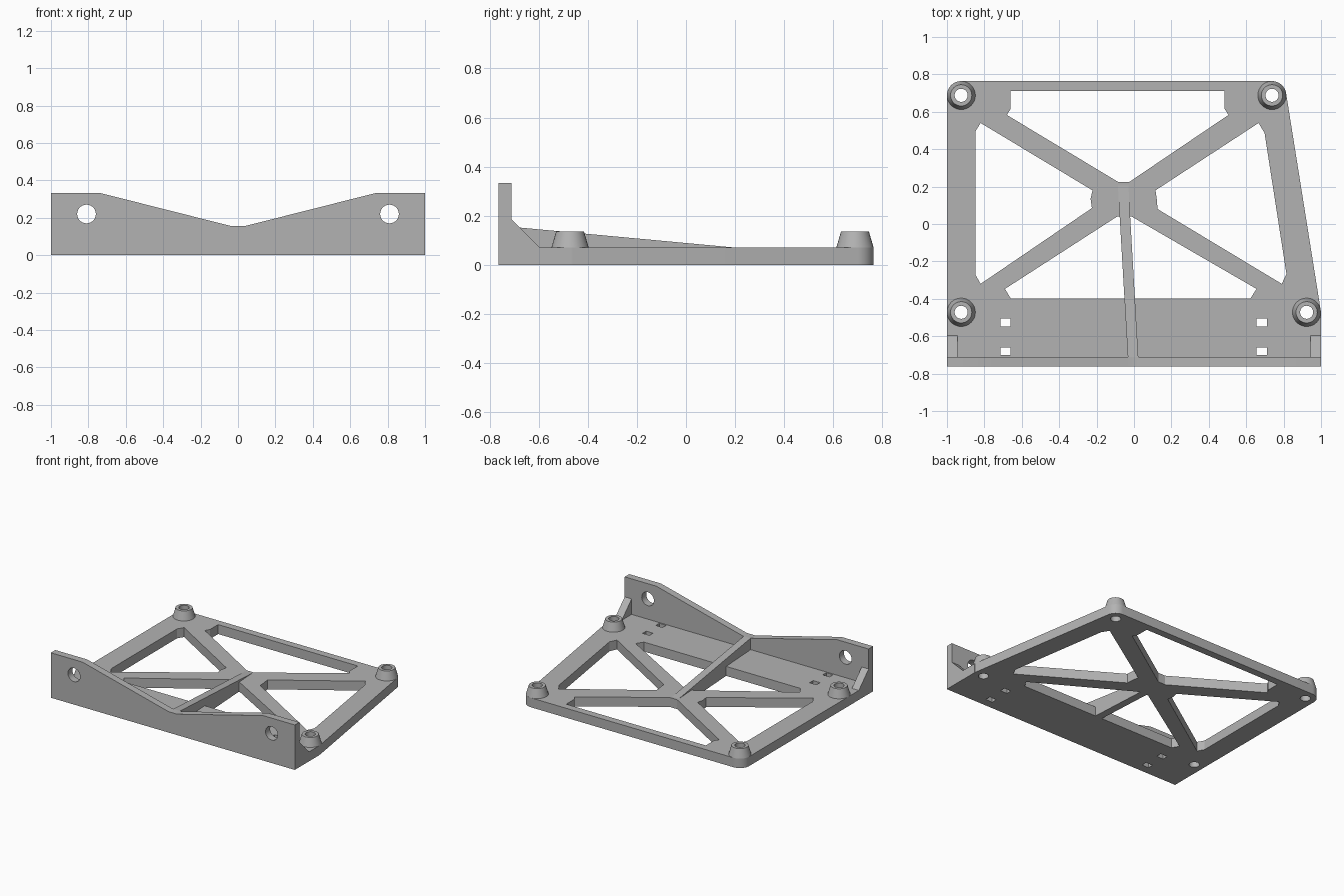
import bpy, bmesh
from math import radians, cos, sin, tau
from mathutils import Matrix, Vector

if "Cube" in bpy.data.objects:
    bpy.data.objects.remove(bpy.data.objects["Cube"], do_unlink=True)

grey = bpy.data.materials.new("plain grey")
grey.use_nodes = True
colour = (0.45, 0.45, 0.45, 1)
grey.diffuse_color = colour
grey.node_tree.nodes["Principled BSDF"].inputs["Base Color"].default_value = colour

# Sketch planes: columns are where sketch u, v and depth point
PLANES = {
    "top": Matrix.Identity(4),
    "front": Matrix(((1, 0, 0, 0), (0, 0, -1, 0), (0, 1, 0, 0), (0, 0, 0, 1))),
    "side": Matrix(((0, 0, 1, 0), (1, 0, 0, 0), (0, 1, 0, 0), (0, 0, 0, 1))),
}


def arc(centre, radius, start=0, end=360, steps=32):
    """Points along an arc; a full circle leaves out the repeated last point."""
    full = end - start == 360
    count = steps if full else steps + 1
    return [(centre[0] + radius * cos(radians(start + (end - start) * i / steps)),
             centre[1] + radius * sin(radians(start + (end - start) * i / steps)))
            for i in range(count)]


def finish(obj):
    bpy.ops.object.select_all(action="DESELECT")
    obj.select_set(True)
    bpy.context.view_layer.objects.active = obj
    bpy.ops.object.shade_smooth_by_angle(angle=radians(25))


def extrude_sketch(name, loops, depth, plane="top", offset=0.0):
    """Extrude an outline with holes from offset to offset + depth."""
    curve = bpy.data.curves.new(name + " sketch", "CURVE")
    curve.dimensions, curve.fill_mode, curve.extrude = "2D", "BOTH", depth / 2
    for loop in loops:
        spline = curve.splines.new("POLY")
        spline.points.add(len(loop) - 1)
        for point, (u, v) in zip(spline.points, loop):
            point.co = (u, v, 0, 1)
        spline.use_cyclic_u = True
    temp = bpy.data.objects.new(name + " sketch", curve)
    bpy.context.collection.objects.link(temp)
    graph = bpy.context.evaluated_depsgraph_get()
    mesh = bpy.data.meshes.new_from_object(temp.evaluated_get(graph))
    bpy.data.objects.remove(temp)
    bpy.data.curves.remove(curve)
    mesh.transform(PLANES[plane] @ Matrix.Translation((0, 0, offset + depth / 2)))
    bm = bmesh.new()
    bm.from_mesh(mesh)
    bmesh.ops.remove_doubles(bm, verts=bm.verts, dist=0.0001)
    bmesh.ops.recalc_face_normals(bm, faces=bm.faces)
    bm.to_mesh(mesh)
    bm.free()
    mesh.name = name
    mesh.materials.clear()
    mesh.materials.append(grey)
    obj = bpy.data.objects.new(name, mesh)
    bpy.context.collection.objects.link(obj)
    finish(obj)
    return obj


def boss(name, centre):
    """Hollow tapered standoff, spun from its section."""
    bm = bmesh.new()
    section = [(BOSS, THICK), (0.057, 0.135), (BORE, 0.135), (BORE, THICK)]
    verts = [bm.verts.new((r, 0, z)) for r, z in section]
    edges = [bm.edges.new(pair) for pair in zip(verts, verts[1:])]
    bmesh.ops.spin(bm, geom=verts + edges, cent=(0, 0, 0), axis=(0, 0, 1),
                   angle=tau, steps=32)
    bmesh.ops.remove_doubles(bm, verts=bm.verts, dist=0.0001)
    bmesh.ops.recalc_face_normals(bm, faces=bm.faces)
    # Make sure the tapered outside faces outward
    outer = max(bm.faces, key=lambda f: f.calc_center_median().xy.length)
    if outer.normal.dot(outer.calc_center_median()) < 0:
        bmesh.ops.reverse_faces(bm, faces=bm.faces)
    bmesh.ops.translate(bm, verts=bm.verts, vec=Vector((*centre, 0)))
    mesh = bpy.data.meshes.new(name)
    bm.to_mesh(mesh)
    bm.free()
    mesh.materials.append(grey)
    obj = bpy.data.objects.new(name, mesh)
    bpy.context.collection.objects.link(obj)
    finish(obj)


THICK, BOSS, BORE = 0.07, 0.076, 0.035
WALL = -0.71
bosses = {
    "back_right_boss": (-0.924, 0.688),
    "back_left_boss": (0.738, 0.688),
    "front_left_boss": (0.923, -0.472),
    "front_right_boss": (-0.924, -0.472),
}

# Base plate with rounded back corners
outline = ([(-1, WALL), (1, WALL), (1, -0.472)]
           + arc(bosses["front_left_boss"], BOSS, 0, 9, 3)
           + arc(bosses["back_left_boss"], BOSS, 9, 90, 10)
           + arc(bosses["back_right_boss"], BOSS, 90, 180, 10))

# Windows between the diagonal braces
back_window = [(-0.66, 0.71), (0.485, 0.71), (0.485, 0.615), (0.505, 0.583),
               (-0.025, 0.225), (-0.085, 0.225), (-0.68, 0.583), (-0.66, 0.615)]
right_window = [(-0.847, 0.497), (-0.82, 0.54), (-0.222, 0.18), (-0.232, 0.135),
                (-0.225, 0.085), (-0.82, -0.32), (-0.847, -0.273)]
left_window = [(0.666, 0.54), (0.698, 0.487), (0.815, -0.267), (0.79, -0.32),
               (0.126, 0.08), (0.122, 0.13), (0.115, 0.18)]
front_window = [(-0.66, -0.397), (-0.69, -0.347), (-0.09, 0.04),
                (-0.013, 0.04), (0.655, -0.347), (0.623, -0.397)]

# Small tie slots near the wall
slots = [[(x - 0.028, y - 0.021), (x + 0.028, y - 0.021),
          (x + 0.028, y + 0.021), (x - 0.028, y + 0.021)]
         for x in (-0.687, 0.682) for y in (-0.527, -0.68)]
bores = [arc(centre, BORE) for centre in bosses.values()]
extrude_sketch("base_plate", [outline, back_window, right_window, left_window,
                              front_window] + slots + bores, THICK)

# Standoffs
for name, centre in bosses.items():
    boss(name, centre)

# Front wall with a dipped top edge and two screw holes
half = [(1, 0), (1, 0.333), (0.74, 0.333), (0.035, 0.155)]
wall = half + [(-x, z) for x, z in reversed(half)]
holes = [arc((side * 0.81, 0.22), 0.05) for side in (-1, 1)]
extrude_sketch("front_wall", [wall] + holes, 0.053, "front", -WALL)

# Triangular end gussets
gusset = [(WALL, THICK), (-0.595, THICK), (WALL, 0.185)]
extrude_sketch("left_gusset", [gusset], 0.057, "side", 0.943)
extrude_sketch("right_gusset", [gusset], 0.057, "side", -1)

# Tapering centre rib, skewed towards the brace crossing
rib_side = [(WALL, THICK), (-0.397, THICK), (-0.397, 0), (0.04, 0), (0.04, THICK),
            (0.205, THICK), (WALL, 0.155)]
rib = extrude_sketch("centre_rib", [rib_side], 0.056, "side", -0.033)
for vert in rib.data.vertices:
    vert.co.x -= 0.058 * (vert.co.y - WALL)
